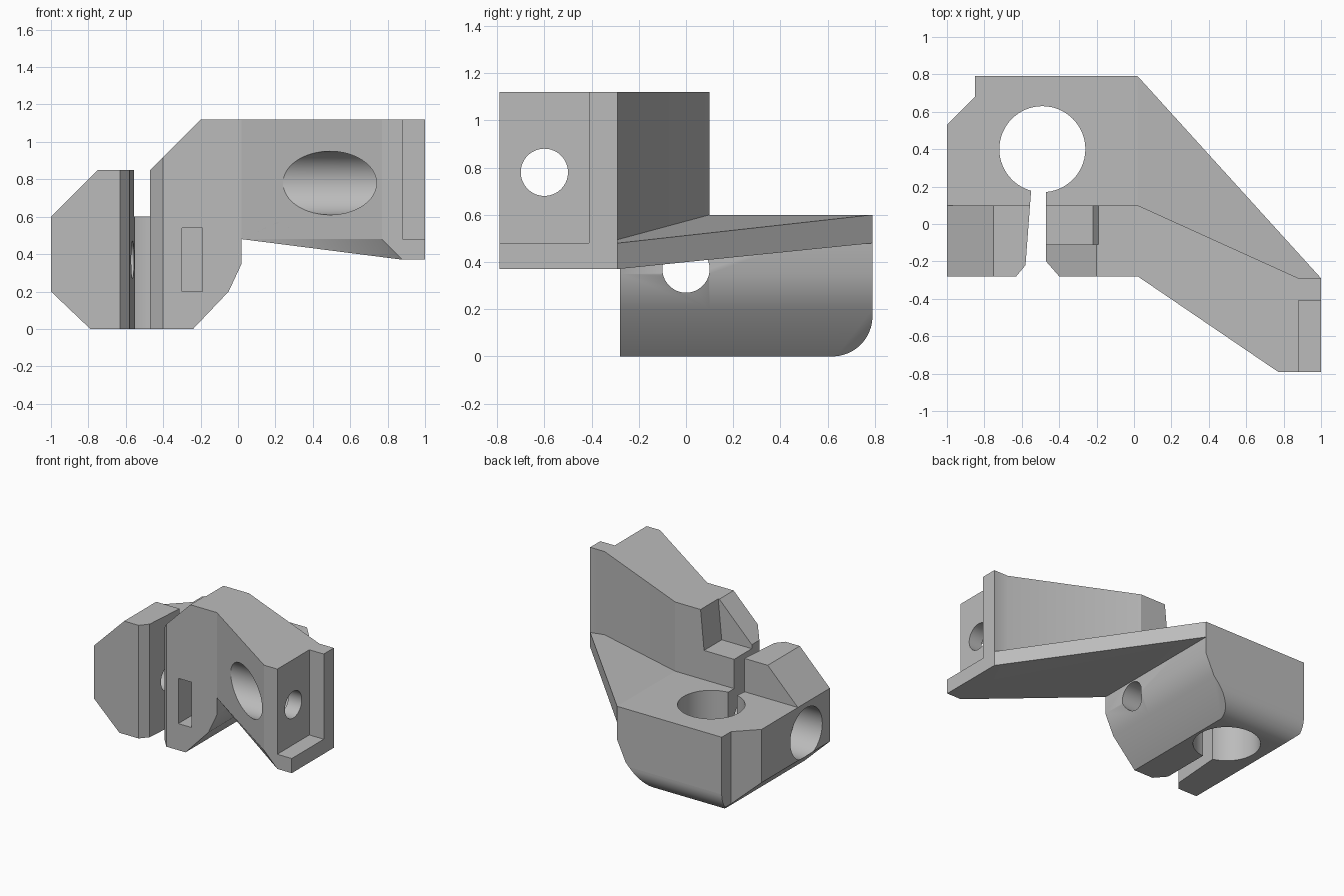
import bpy, bmesh, math
from mathutils import Matrix, Vector

cube = bpy.data.objects.get("Cube")
if cube:
    bpy.data.objects.remove(cube, do_unlink=True)

grey = bpy.data.materials.new("light_grey")
grey.use_nodes = True
COLOUR = (0.5, 0.5, 0.5, 1)
grey.diffuse_color = COLOUR
grey.node_tree.nodes["Principled BSDF"].inputs["Base Color"].default_value = COLOUR


def finish(name, bm):
    bmesh.ops.recalc_face_normals(bm, faces=bm.faces)
    mesh = bpy.data.meshes.new(name)
    bm.to_mesh(mesh)
    bm.free()
    mesh.materials.append(grey)
    obj = bpy.data.objects.new(name, mesh)
    bpy.context.collection.objects.link(obj)
    return obj


def prism(name, points, axis, low, high):
    """Extrude a 2D outline along x, y or z."""
    place = {"x": lambda a, b, t: (t, a, b),
             "y": lambda a, b, t: (a, t, b),
             "z": lambda a, b, t: (a, b, t)}[axis]
    bm = bmesh.new()
    face = bm.faces.new([bm.verts.new(place(a, b, low)) for a, b in points])
    result = bmesh.ops.extrude_face_region(bm, geom=[face])
    top = [v for v in result["geom"] if isinstance(v, bmesh.types.BMVert)]
    shift = Vector(place(0, 0, high - low))
    bmesh.ops.translate(bm, verts=top, vec=shift)
    return finish(name, bm)


def box(name, x, y, z):
    return prism(name, [(x[0], y[0]), (x[1], y[0]), (x[1], y[1]), (x[0], y[1])], "z", *z)


def cylinder(name, axis, a, b, radius, low, high):
    steps = 64
    ring = [(a + radius * math.cos(i * math.tau / steps),
             b + radius * math.sin(i * math.tau / steps)) for i in range(steps)]
    return prism(name, ring, axis, low, high)


def hull(name, points):
    bm = bmesh.new()
    for p in points:
        bm.verts.new(p)
    result = bmesh.ops.convex_hull(bm, input=bm.verts)
    spare = [v for v in result["geom_interior"] if isinstance(v, bmesh.types.BMVert)]
    bmesh.ops.delete(bm, geom=spare, context="VERTS")
    bmesh.ops.dissolve_limit(bm, angle_limit=0.01, verts=bm.verts, edges=bm.edges)
    return finish(name, bm)


def combine(target, tools, operation):
    bpy.context.view_layer.objects.active = target
    for tool in tools:
        mod = target.modifiers.new("cut", "BOOLEAN")
        mod.operation, mod.solver, mod.object = operation, "EXACT", tool
        bpy.ops.object.modifier_apply(modifier=mod.name)


def discard(tools):
    for tool in tools:
        bpy.data.objects.remove(tool, do_unlink=True)


# Clamp: rear block and the taller front ears
FRONT, STEP, BACK = -0.28, 0.10, 0.79
under = [(-1, 0.2), (-0.79, 0), (-0.24, 0), (-0.05, 0.2), (0.02, 0.35)]
clamp = prism("clamp_body", under + [(0.02, 0.6), (-1, 0.6)], "y", FRONT, BACK)
ears = prism("ears", under + [(0.02, 1.12), (-0.2, 1.12), (-0.47, 0.85),
                              (-0.75, 0.85), (-1, 0.6)], "y", FRONT, STEP)
combine(clamp, [ears], "UNION")

# Rounded lower rear edge and chamfered rear corner
R = 0.17
arc = [(BACK - R + R * math.sin(t * math.pi / 32), R - R * math.cos(t * math.pi / 32))
       for t in range(17)]
rear_round = prism("rear_round", arc + [(0.9, R), (0.9, -0.1), (BACK - R, -0.1)], "x", -1.2, 0.2)
corner = prism("corner", [(-0.85, 0.9), (-0.85, 0.68), (-1, 0.53), (-1.1, 0.43), (-1.1, 0.9)],
               "z", -0.1, 1)

# Vertical rod bore with the slit that opens to the front
bore = cylinder("bore", "z", -0.49, 0.4, 0.23, -0.1, 1.3)
slit = prism("slit", [(-0.63, -0.28), (-0.58, -0.22), (-0.55, 0.18), (-0.54, 0.3), (-0.47, 0.3),
                      (-0.47, -0.2), (-0.4, -0.28), (-0.4, -0.4), (-0.63, -0.4)], "z", -0.1, 1.3)

# Clamp bolt hole, head recess, nut pocket and ear notch
bolt = cylinder("bolt", "x", 0, 0.37, 0.1, -1.1, 0.2)
bolt_head = cylinder("bolt_head", "x", 0, 0.37, 0.19, -1.1, -0.77)
nut = box("nut", (-0.3, -0.19), (-0.4, 0.17), (0.2, 0.54))
notch = prism("notch", [(-0.51, 0.82), (-0.22, 0.82), (-0.19, 1.13), (-0.19, 1.2), (-0.51, 1.2)],
              "y", -0.11, 0.2)
tools = [rear_round, corner, bore, slit, bolt, bolt_head, nut, notch]
combine(clamp, tools, "DIFFERENCE")
discard(tools + [ears])

# Upright arm wall reaching out to the end plate
wall_outline = [(0.02, FRONT), (0.77, -0.79), (1, -0.79), (1, -0.29), (0.88, -0.29), (0.02, STEP)]
wall = prism("arm_wall", wall_outline, "z", 0.48, 1.12)

# Sloping flange under the arm
flange_points = [(0.02, y, z) for y in (FRONT, BACK) for z in (0.48, 0.6)]
flange_points += [(x, y, z) for x in (0.88, 1) for y in (-0.79, -0.29) for z in (0.37, 0.48)]
flange = hull("arm_flange", flange_points + [(0.77, -0.79, 0.48)])

# End plate recess and its stepped screw hole
recess = box("recess", (0.88, 1.1), (-0.9, -0.41), (0.48, 1.3))
screw = cylinder("screw", "x", -0.6, 0.78, 0.1, 0.1, 1.1)
screw_head = cylinder("screw_head", "x", -0.6, 0.78, 0.17, 0.1, 0.77)
combine(wall, [recess, screw, screw_head], "DIFFERENCE")
combine(flange, [recess], "DIFFERENCE")
discard([recess, screw, screw_head])

# Smooth the round surfaces, keep the edges sharp
for obj in bpy.context.view_layer.objects:
    obj.select_set(False)
for obj in (clamp, wall, flange):
    obj.select_set(True)
    bpy.context.view_layer.objects.active = obj
    bpy.ops.object.shade_smooth_by_angle(angle=math.radians(30))
    obj.select_set(False)
